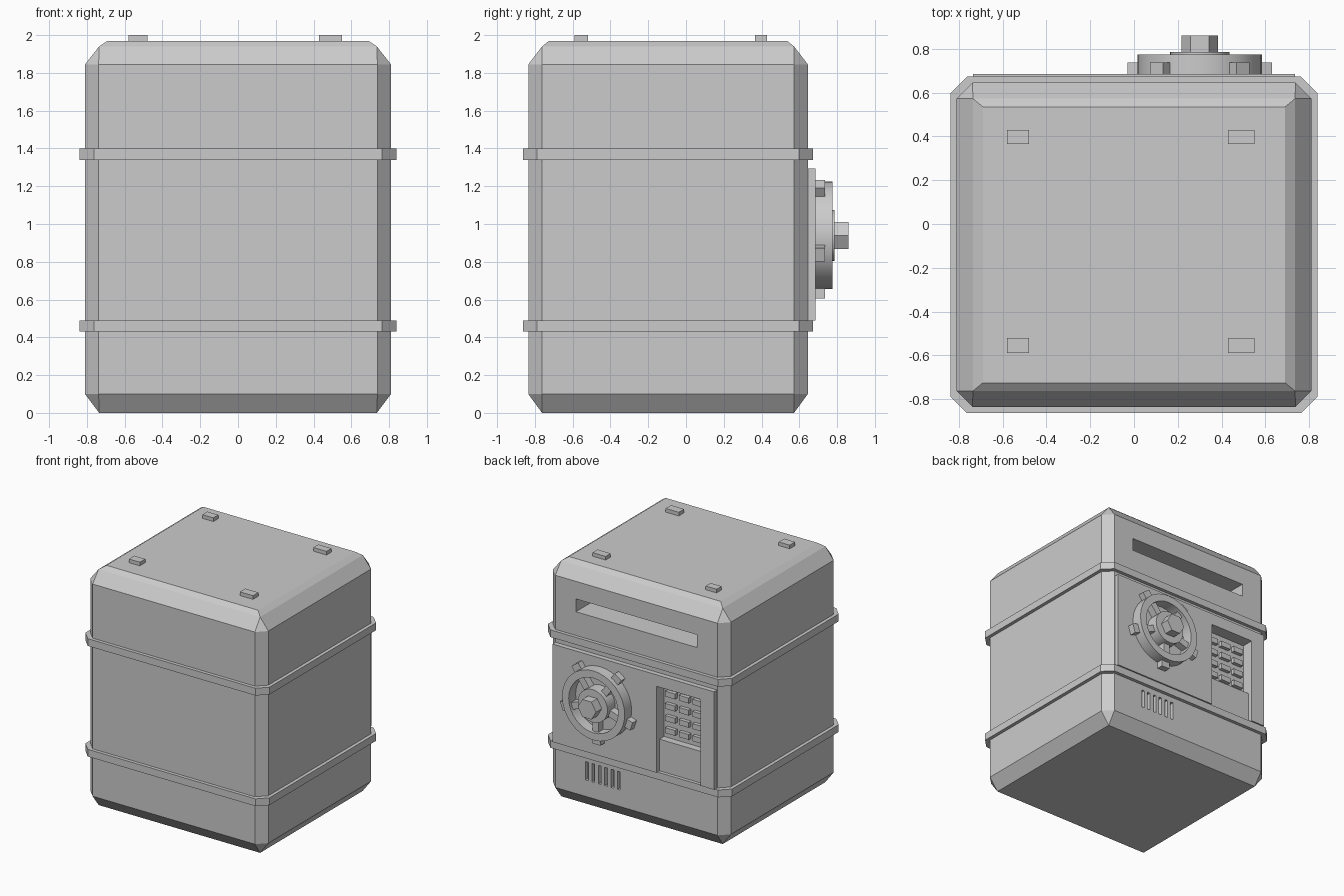
import bpy, bmesh
from math import sin, cos, pi, radians
from mathutils import Matrix, Vector

if "Cube" in bpy.data.objects:
    bpy.data.objects.remove(bpy.data.objects["Cube"])

CY = -0.095            # centre of the body in y
WX, WZ = 0.30, 0.94    # wheel centre on the back face


def finish(name, bm, smooth=False):
    bmesh.ops.remove_doubles(bm, verts=bm.verts, dist=1e-5)
    bmesh.ops.recalc_face_normals(bm, faces=bm.faces)
    me = bpy.data.meshes.new(name)
    bm.to_mesh(me)
    bm.free()
    ob = bpy.data.objects.new(name, me)
    bpy.context.collection.objects.link(ob)
    if smooth:
        bpy.ops.object.select_all(action='DESELECT')
        ob.select_set(True)
        bpy.context.view_layer.objects.active = ob
        bpy.ops.object.shade_smooth_by_angle(angle=radians(35))
    return ob


def add_box(bm, x0, x1, y0, y1, z0, z1, rot=None):
    m = Matrix.Translation(((x0 + x1) / 2, (y0 + y1) / 2, (z0 + z1) / 2)) @ \
        Matrix.Diagonal((x1 - x0, y1 - y0, z1 - z0, 1))
    bmesh.ops.create_cube(bm, size=1, matrix=(rot @ m) if rot else m)


def bridge(bm, rings, closed=False):
    n = len(rings[0])
    pairs = list(zip(rings, rings[1:])) + ([(rings[-1], rings[0])] if closed else [])
    for a, b in pairs:
        for i in range(n):
            j = (i + 1) % n
            bm.faces.new((a[i], a[j], b[j], b[i]))
    if not closed:
        bm.faces.new(rings[0])
        bm.faces.new(rings[-1])


def octagon(bm, hx, hy, c, z):
    pts = []
    for sx, sy in ((1, 1), (-1, 1), (-1, -1), (1, -1)):
        a, b = (sx * hx, sy * (hy - c)), (sx * (hx - c), sy * hy)
        pts += [a, b] if sx * sy > 0 else [b, a]
    return [bm.verts.new((x, y + CY, z)) for x, y in pts]


def loft(name, sections):
    bm = bmesh.new()
    bridge(bm, [octagon(bm, *s) for s in sections])
    bmesh.ops.dissolve_degenerate(bm, edges=bm.edges, dist=1e-5)
    return finish(name, bm)


def disc(name, r, y0, y1, n, inner=None):
    bm = bmesh.new()
    prof = [(r, y0), (r, y1)]
    if inner:
        prof += [(inner, y1), (inner, y0)]
    rings = [[bm.verts.new((WX + q * cos(2 * pi * i / n), y, WZ + q * sin(2 * pi * i / n)))
              for i in range(n)] for q, y in prof]
    bridge(bm, rings, closed=bool(inner))
    return finish(name, bm, smooth=n > 8)


# body with chamfered corners, two-step top bevel and single bottom bevel
body = loft("body", [(0.735, 0.667, 0, 0), (0.81, 0.74, 0.072, 0.10),
                     (0.81, 0.74, 0.072, 1.845), (0.735, 0.667, 0, 1.94),
                     (0.69, 0.63, 0, 1.97)])

# recesses: note slot, keypad bay and speaker vents
bm = bmesh.new()
add_box(bm, -0.55, 0.55, 0.45, 0.75, 1.595, 1.70)
add_box(bm, -0.61, -0.21, 0.585, 0.75, 0.75, 1.20)
for i in range(6):
    x = 0.16 + 0.058 * i
    add_box(bm, x - 0.013, x + 0.013, 0.61, 0.75, 0.235, 0.385)
cutter = finish("recess_cutter", bm)
cutter.hide_render = True
mod = body.modifiers.new("recesses", 'BOOLEAN')
mod.object = cutter
mod.solver = 'EXACT'
bpy.context.view_layer.objects.active = body
bpy.ops.object.modifier_apply(modifier=mod.name)
bpy.data.objects.remove(cutter)

# bands around the body
for name, z in (("lower_band", 0.43), ("upper_band", 1.34)):
    loft(name, [(0.838, 0.768, 0.075, z), (0.838, 0.768, 0.075, z + 0.06)])

# small pads on the top
bm = bmesh.new()
for x0, x1 in ((-0.58, -0.48), (0.43, 0.55)):
    for y0, y1 in ((-0.59, -0.52), (0.365, 0.43)):
        add_box(bm, x0, x1, y0, y1, 1.96, 2.0)
finish("top_pads", bm)

# door plate with a notch around the keypad
outline = [(0.735, 0.49), (0.735, 1.295), (-0.735, 1.295), (-0.735, 0.49),
           (-0.61, 0.49), (-0.61, 1.20), (-0.21, 1.20), (-0.21, 0.49)]
bm = bmesh.new()
bridge(bm, [[bm.verts.new((x, y, z)) for x, z in outline] for y in (0.64, 0.685)])
finish("door", bm)

# keypad keys
bm = bmesh.new()
for r in range(4):
    for c in range(3):
        x, z = -0.285 - 0.125 * c, 1.12 - 0.10 * r
        add_box(bm, x - 0.045, x + 0.045, 0.58, 0.615, z - 0.022, z + 0.022)
finish("keypad_keys", bm)

# hand wheel: rim, hub and hexagonal knob
disc("wheel_rim", 0.285, 0.685, 0.775, 32, inner=0.225)
disc("wheel_hub", 0.135, 0.68, 0.785, 32)
disc("wheel_knob", 0.083, 0.78, 0.86, 6)

# five grips and spokes around the wheel
grips, spokes = bmesh.new(), bmesh.new()
for i in range(5):
    rot = Matrix.Translation((WX, 0, WZ)) @ Matrix.Rotation(2 * pi * i / 5, 4, 'Y')
    add_box(grips, -0.037, 0.037, 0.683, 0.737, -0.335, -0.27, rot)
    add_box(spokes, -0.028, 0.028, 0.69, 0.75, -0.24, -0.12, rot)
finish("wheel_grips", grips)
finish("wheel_spokes", spokes)
